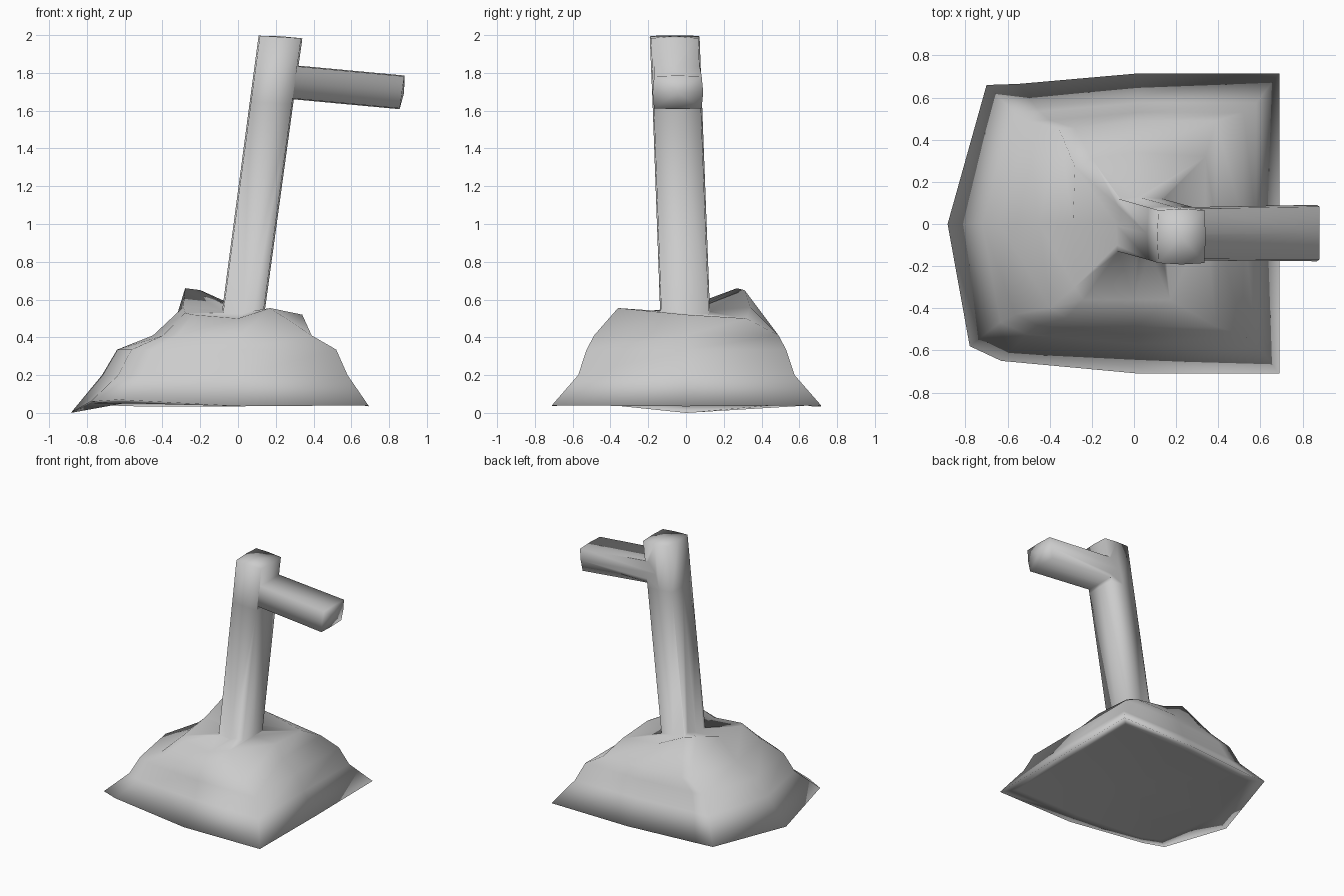
import bpy, bmesh
from mathutils import Vector

if "Cube" in bpy.data.objects:
    bpy.data.objects.remove(bpy.data.objects["Cube"])


def loft(name, rings, cap_start=None, cap_end=None):
    """Skin a stack of equal-sized rings, closing the ends with fans."""
    bm = bmesh.new()
    loops = [[bm.verts.new(p) for p in r] for r in rings]
    n = len(loops[0])
    for a, b in zip(loops, loops[1:]):
        for i in range(n):
            j = (i + 1) % n
            bm.faces.new((a[i], a[j], b[j], b[i]))
    for loop, tip in ((loops[0], cap_start), (loops[-1], cap_end)):
        if tip is None:
            tip = sum((v.co for v in loop), Vector()) / n
        c = bm.verts.new(tip)
        for i in range(n):
            bm.faces.new((loop[i], loop[(i + 1) % n], c))
    bmesh.ops.recalc_face_normals(bm, faces=bm.faces)
    me = bpy.data.meshes.new(name)
    bm.to_mesh(me)
    bm.free()
    me.shade_smooth()
    ob = bpy.data.objects.new(name, me)
    bpy.context.collection.objects.link(ob)
    return ob


# Mound: irregular square outline, counter-clockwise from the right
rim = [(0.69, 0, 0.035), (0.69, 0.715, 0.04), (0.02, 0.715, 0.035),
       (-0.55, 0.665, 0.035), (-0.70, 0.66, 0.04), (-0.885, 0, 0.0),
       (-0.78, -0.58, 0.06), (-0.63, -0.65, 0.07), (0.02, -0.71, 0.035),
       (0.69, -0.71, 0.04)]
top = [(0.34, 0, 0.52), (0.34, 0.32, 0.50), (0.0, 0.34, 0.56),
       (-0.2, 0.31, 0.65), (-0.28, 0.27, 0.66), (-0.29, 0, 0.56),
       (-0.28, -0.3, 0.53), (-0.24, -0.36, 0.52), (0.0, -0.36, 0.50),
       (0.17, -0.36, 0.555)]


def level(left, right, depth, z):
    return [(x * (right / 0.69 if x > 0 else left / 0.885), y * depth / 0.715,
             z) for x, y, _ in rim]


# Nearly flat underside, inset from the rim
under = [(x * 0.87, y * 0.87, 0.05) for x, y, z in rim]
mound = loft("mound_with_post_and_arm",
             [under, rim, level(0.72, 0.58, 0.575, 0.20),
              level(0.64, 0.52, 0.53, 0.335), level(0.45, 0.39, 0.49, 0.41),
              top],
             cap_start=(0, 0, 0.05), cap_end=(0.02, 0, 0.53))

# Slightly bulged box section shared by post and arm
SECTION = [(1, 0), (0.94, 0.95), (0, 1), (-0.94, 0.95),
           (-1, 0), (-0.94, -0.95), (0, -1), (0.94, -0.95)]


def beam(name, stations, u, v, bulge):
    u, v = Vector(u).normalized(), Vector(v).normalized()
    rings = [[Vector(c) + u * a * hu + v * b * hv for a, b in SECTION]
             for c, hu, hv in stations]
    return loft(name, rings, cap_end=Vector(stations[-1][0]) + Vector(bulge))


# Leaning post
post = beam("post",
            [((0.01, 0.0, 0.40), 0.112, 0.132),
             ((0.177, -0.046, 1.64), 0.115, 0.131),
             ((0.225, -0.06, 1.99), 0.116, 0.132)],
            (1, 0, -0.06), (0, 1, 0), (0, 0, 0.004))

# Side arm
arm = beam("arm",
           [((0.20, -0.047, 1.759), 0.126, 0.09),
            ((0.868, -0.043, 1.697), 0.134, 0.09)],
           (0, 1, 0), (0.14, 0, 1), (0.012, 0, 0))

# Fuse everything into one continuous skin
bpy.context.view_layer.objects.active = mound
for part in (post, arm):
    mod = mound.modifiers.new("fuse", 'BOOLEAN')
    mod.operation, mod.solver, mod.object = 'UNION', 'EXACT', part
    bpy.ops.object.modifier_apply(modifier=mod.name)
    bpy.data.objects.remove(part)
mound.data.shade_smooth()
